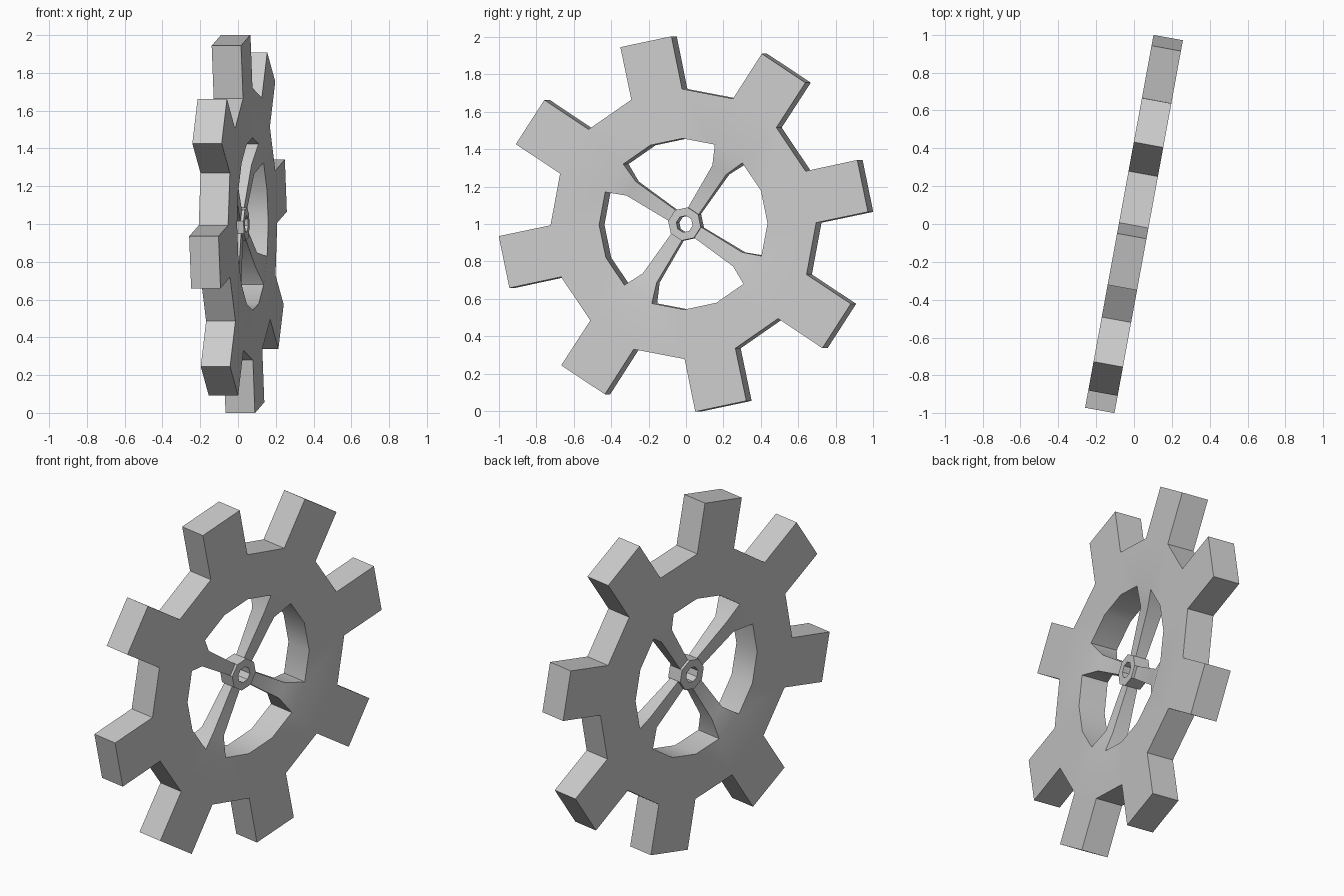
import bpy, bmesh
from math import radians, cos, sin, pi
from mathutils import Matrix, Vector

cube = bpy.data.objects.get("Cube")
if cube:
    bpy.data.objects.remove(cube)

SEGS = 16
PHASE = radians(11.8)          # direction of the first tooth
TURN = radians(10.4)           # whole wheel is turned about z
HALF = 0.079                   # half thickness of rim and teeth
ROOT, TIP, INNER = 0.721, 1.004, 0.457
HUB_R, BORE_R, HUB_HALF = 0.09, 0.045, 0.046
STEP = 2 * pi / SEGS

mat = bpy.data.materials.new("plain grey")
mat.use_nodes = True
grey = (0.6, 0.6, 0.6, 1)
mat.diffuse_color = grey
mat.node_tree.nodes["Principled BSDF"].inputs["Base Color"].default_value = grey

# Local frame: wheel plane to the turned y/z plane, wheel axis close to x
axis_u = Vector((sin(TURN), cos(TURN), 0))
axis_v = Vector((0, 0, 1))
axis_n = axis_u.cross(axis_v)
PLACE = Matrix((axis_u, axis_v, axis_n)).transposed().to_4x4()
PLACE.translation = (0, 0, 1)


def polar(r, a, h):
    return Vector((r * cos(a), r * sin(a), h))


def on_spoke(a, along, side, h):
    return Vector((along * cos(a) - side * sin(a), along * sin(a) + side * cos(a), h))


def build(name, panels):
    """Mirror the front panels to the back and wall in every open edge."""
    bm = bmesh.new()
    for pts in panels:
        bm.faces.new([bm.verts.new(p) for p in pts])
    bmesh.ops.remove_doubles(bm, verts=bm.verts, dist=0.0005)
    rim_edges = [e for e in bm.edges if e.is_boundary]
    back = {v: bm.verts.new((v.co.x, v.co.y, -v.co.z)) for v in list(bm.verts)}
    for f in list(bm.faces):
        bm.faces.new([back[v] for v in reversed(f.verts)])
    for e in rim_edges:
        a, b = e.verts
        bm.faces.new((a, b, back[b], back[a]))
    bmesh.ops.recalc_face_normals(bm, faces=bm.faces)
    bm.transform(PLACE)
    mesh = bpy.data.meshes.new(name)
    bm.to_mesh(mesh)
    bm.free()
    mesh.materials.append(mat)
    obj = bpy.data.objects.new(name, mesh)
    bpy.context.collection.objects.link(obj)
    bpy.ops.object.select_all(action='DESELECT')
    obj.select_set(True)
    bpy.context.view_layer.objects.active = obj
    bpy.ops.object.shade_smooth_by_angle(angle=radians(30))


panels = []
for i in range(SEGS):
    mid = PHASE + i * STEP
    lo, hi = mid - STEP / 2, mid + STEP / 2
    # Rim segment
    panels.append([polar(INNER, lo, HALF), polar(ROOT, lo, HALF),
                   polar(ROOT, hi, HALF), polar(INNER, hi, HALF)])
    # Tooth on every second segment
    if i % 2 == 0:
        spread = radians(8.1)
        panels.append([polar(ROOT, lo, HALF), polar(TIP, mid - spread, HALF),
                       polar(TIP, mid + spread, HALF), polar(ROOT, hi, HALF)])
    # Spoke flaring into the rim on every fourth segment
    if i % 4 == 2:
        rings = [(HUB_R * cos(pi / 8) - 0.004, 0.034, 0.03),
                 (0.345, 0.045, 0.045),
                 (INNER * cos(STEP / 2), INNER * sin(STEP / 2), HALF)]
        for (r0, w0, h0), (r1, w1, h1) in zip(rings, rings[1:]):
            panels.append([on_spoke(mid, r0, -w0, h0), on_spoke(mid, r1, -w1, h1),
                           on_spoke(mid, r1, w1, h1), on_spoke(mid, r0, w0, h0)])
build("toothed_wheel", panels)

# Eight-sided hub with a bore
hub = []
for i in range(8):
    a = PHASE + (i - 0.5) * pi / 4
    b = a + pi / 4
    hub.append([polar(BORE_R, a, HUB_HALF), polar(HUB_R, a, HUB_HALF),
                polar(HUB_R, b, HUB_HALF), polar(BORE_R, b, HUB_HALF)])
build("hub", hub)
